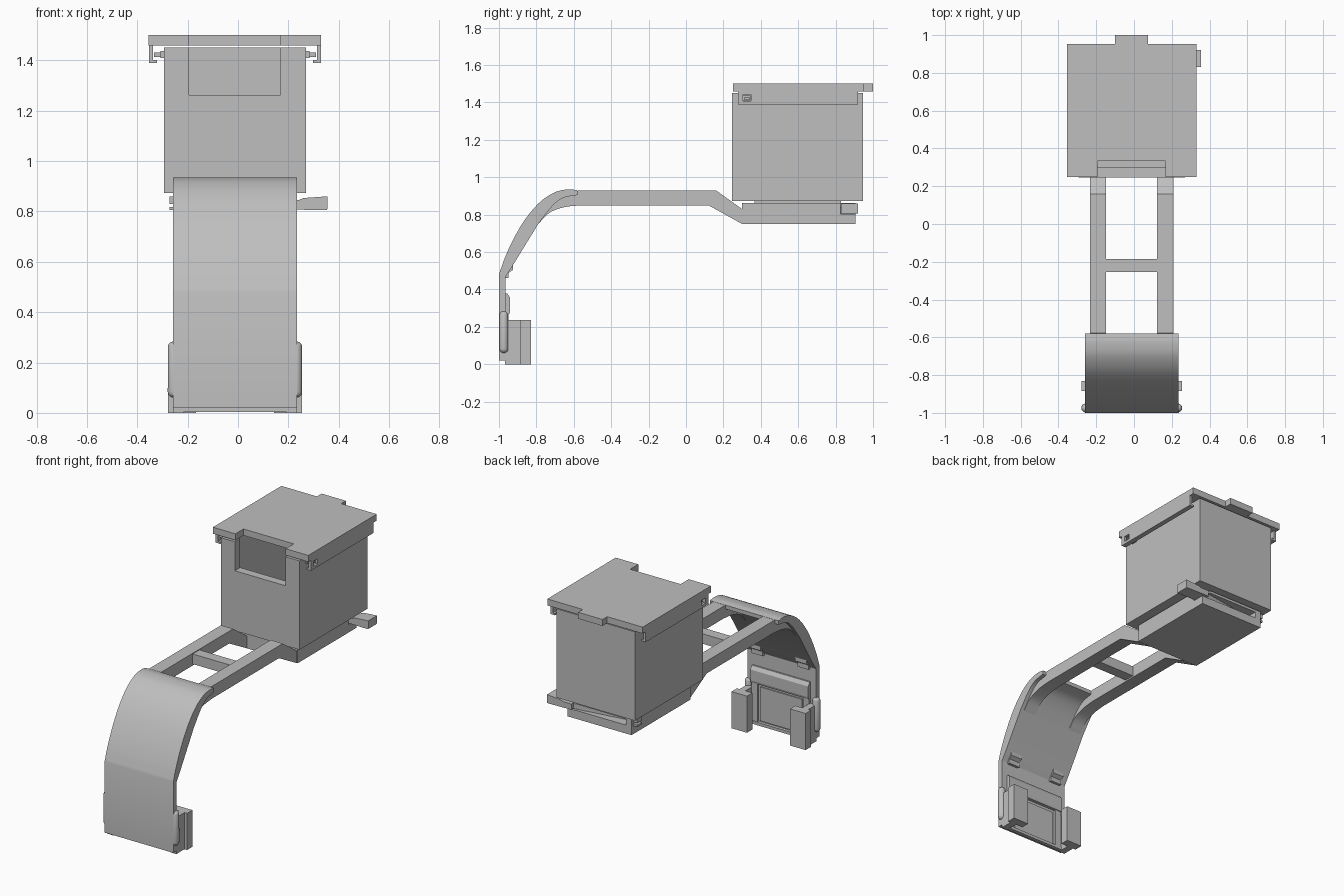
import bpy, bmesh, math
from mathutils import Vector

CX = -0.012   # symmetry plane of the body
mat = bpy.data.materials.new("plain grey")
mat.diffuse_color = (0.52, 0.52, 0.52, 1)


def finish(name, bm):
    bmesh.ops.recalc_face_normals(bm, faces=bm.faces)
    me = bpy.data.meshes.new(name)
    bm.to_mesh(me)
    bm.free()
    ob = bpy.data.objects.new(name, me)
    bpy.context.collection.objects.link(ob)
    me.materials.append(mat)
    return ob


def prism(name, pts, axis, a, b):
    """Extrude a 2D outline along x (yz outline), y (xz) or z (xy)."""
    place = {"x": lambda p, t: (t, p[0], p[1]),
             "y": lambda p, t: (p[0], t, p[1]),
             "z": lambda p, t: (p[0], p[1], t)}[axis]
    bm = bmesh.new()
    lo = [bm.verts.new(place(p, a)) for p in pts]
    hi = [bm.verts.new(place(p, b)) for p in pts]
    bm.faces.new(lo)
    bm.faces.new(hi)
    n = len(pts)
    for i in range(n):
        j = (i + 1) % n
        bm.faces.new((lo[i], lo[j], hi[j], hi[i]))
    return finish(name, bm)


def box(name, x, y, z):
    return prism(name, [(x[0], y[0]), (x[1], y[0]), (x[1], y[1]), (x[0], y[1])], "z", *z)


def cut(ob, x, y, z):
    c = box(ob.name + "_cutter", x, y, z)
    c.hide_render = True
    c.hide_viewport = True
    c.display_type = "WIRE"
    m = ob.modifiers.new("cut", "BOOLEAN")
    m.operation, m.solver, m.object = "DIFFERENCE", "EXACT", c


def spline(pts, steps=6):
    """Smooth curve through the points."""
    p = [Vector(q) for q in pts]
    p = [2 * p[0] - p[1]] + p + [2 * p[-1] - p[-2]]
    out = []
    for i in range(1, len(p) - 2):
        a, b, c, d = p[i - 1:i + 3]
        for k in range(steps):
            t = k / steps
            out.append(tuple(0.5 * (2 * b + (c - a) * t + (2 * a - 5 * b + 4 * c - d) * t * t
                                    + (3 * b - a - 3 * c + d) * t ** 3)))
    return out + [tuple(p[-2])]


def smooth(ob):
    bpy.ops.object.select_all(action="DESELECT")
    ob.select_set(True)
    bpy.context.view_layer.objects.active = ob
    bpy.ops.object.shade_smooth_by_angle(angle=math.radians(30))


def span(s, a, b):
    """Mirrored x range about the symmetry plane."""
    return tuple(sorted((CX + s * a, CX + s * b)))


# curved front cover
outer = spline([(-0.58, 0.93), (-0.63, 0.935), (-0.70, 0.92), (-0.78, 0.868),
                (-0.86, 0.775), (-0.925, 0.665), (-0.97, 0.565), (-1.0, 0.48)])
inner = [(-0.965, 0.02), (-0.965, 0.47), (-0.925, 0.53), (-0.79, 0.75)]
inner += spline([(-0.79, 0.75), (-0.72, 0.84), (-0.66, 0.888), (-0.58, 0.905)])[1:]
smooth(prism("front_cover", outer + [(-1.0, 0.02)] + inner, "x", CX - 0.247, CX + 0.247))

# twin arms from the cover to the tray
under = spline([(-0.56, 0.85), (-0.65, 0.84), (-0.73, 0.81), (-0.79, 0.75)])
arm = [(0.32, 0.82), (0.30, 0.83), (0.16, 0.93), (-0.578, 0.93), (-0.582, 0.918),
       (-0.66, 0.905), (-0.73, 0.86), (-0.81, 0.76)]
arm += under[::-1] + [(0.12, 0.85), (0.30, 0.75), (0.32, 0.75)]
for s, side in ((-1, "left"), (1, "right")):
    smooth(prism(side + "_arm", arm, "x", *span(s, 0.135, 0.222)))
box("arm_crossbar", (CX - 0.137, CX + 0.137), (-0.255, -0.185), (0.86, 0.925))

# tray with a rear slot, spacer plate and sliding lever
tray = box("tray", (CX - 0.23, CX + 0.23), (0.30, 0.905), (0.75, 0.862))
cut(tray, (CX - 0.19, CX + 0.19), (0.80, 0.95), (0.805, 0.845))
cut(tray, (CX + 0.17, CX + 0.30), (0.825, 0.95), (0.803, 0.90))
box("spacer_plate", (CX - 0.20, CX + 0.20), (0.365, 0.83), (0.86, 0.876))
prism("lever_handle", [(0.18, 0.808), (0.352, 0.805), (0.355, 0.81), (0.355, 0.86),
                       (0.26, 0.853), (0.24, 0.845), (0.18, 0.845)], "y", 0.83, 0.92)
prism("lever_bar", [(0.19, 0.84), (0.19, 0.90), (-0.20, 0.84), (-0.20, 0.81)], "z", 0.808, 0.84)
for z in ((0.805, 0.818), (0.83, 0.86)):
    box("lever_stop", (-0.272, -0.235), (0.84, 0.89), z)

# hollow container with a front window
case = box("container", (CX - 0.2825, CX + 0.2825), (0.245, 0.945), (0.873, 1.45))
cut(case, (CX - 0.2325, CX + 0.2325), (0.30, 0.895), (0.925, 1.6))
cut(case, (-0.194, 0.168), (0.15, 0.36), (1.262, 1.6))

# lid with front notch and rear tab
prism("lid", [(-0.355, 0.25), (-0.194, 0.25), (-0.194, 0.333), (0.168, 0.333), (0.168, 0.25),
              (0.33, 0.25), (0.33, 0.952), (0.075, 0.952), (0.075, 1.0), (-0.10, 1.0),
              (-0.10, 0.952), (-0.355, 0.952)], "z", 1.458, 1.5)
for s, side in ((-1, "left"), (1, "right")):
    # hooked rails under the lid, and pins on the container
    section = [(0.342, 1.46), (0.342, 1.39), (0.31, 1.39), (0.31, 1.402), (0.325, 1.402), (0.325, 1.46)]
    rail = prism(side + "_lid_rail", [(CX + s * x, z) for x, z in section], "y", 0.277, 0.92)
    cut(rail, span(s, 0.318, 0.36), (0.304, 0.347), (1.408, 1.442))
    box(side + "_lid_pin", span(s, 0.28, 0.322), (0.312, 0.34), (1.414, 1.43))
    box(side + "_lid_pin_base", span(s, 0.28, 0.295), (0.305, 0.346), (1.41, 1.436))

    # rounded pads on the cover edges
    bm = bmesh.new()
    bmesh.ops.create_uvsphere(bm, u_segments=20, v_segments=12, radius=0.024)
    for v in bm.verts:
        v.co.z += 0.088 if v.co.z > 0.0001 else -0.088
        v.co += Vector((CX + s * 0.243, -0.974, 0.172))
    smooth(finish(side + "_pad", bm))

    # stepped clamp blocks at the foot
    foot = [(0.247, -0.968), (0.247, -0.885), (0.266, -0.885), (0.266, -0.83),
            (0.155, -0.83), (0.155, -0.885), (0.205, -0.885), (0.205, -0.968)]
    prism(side + "_clamp", [(CX + s * x, y) for x, y in foot], "z", 0.0, 0.238)

    # small hooks behind the cover
    hook = [(-0.975, 0.49), (-0.945, 0.49), (-0.945, 0.46), (-0.955, 0.46), (-0.955, 0.475), (-0.975, 0.475)]
    hook = [(-0.975, 0.46), (-0.948, 0.46), (-0.948, 0.49), (-0.925, 0.505), (-0.925, 0.535), (-0.975, 0.535)]
    prism(side + "_hook", hook, "x", *span(s, 0.125, 0.205))

    # side rails of the rear holder
    box(side + "_holder_rail", span(s, 0.165, 0.208), (-0.97, -0.95), (0.02, 0.30))

# rear holder: top bar, panel and bottom strip
prism("holder_bar", [(-0.97, 0.27), (-0.945, 0.27), (-0.94, 0.285), (-0.94, 0.355),
                     (-0.955, 0.378), (-0.97, 0.378)], "x", CX - 0.208, CX + 0.208)
box("holder_panel", (CX - 0.15, CX + 0.15), (-0.97, -0.958), (0.03, 0.25))
box("bottom_strip", (CX - 0.21, CX + 0.21), (-0.968, -0.945), (0.003, 0.022))
